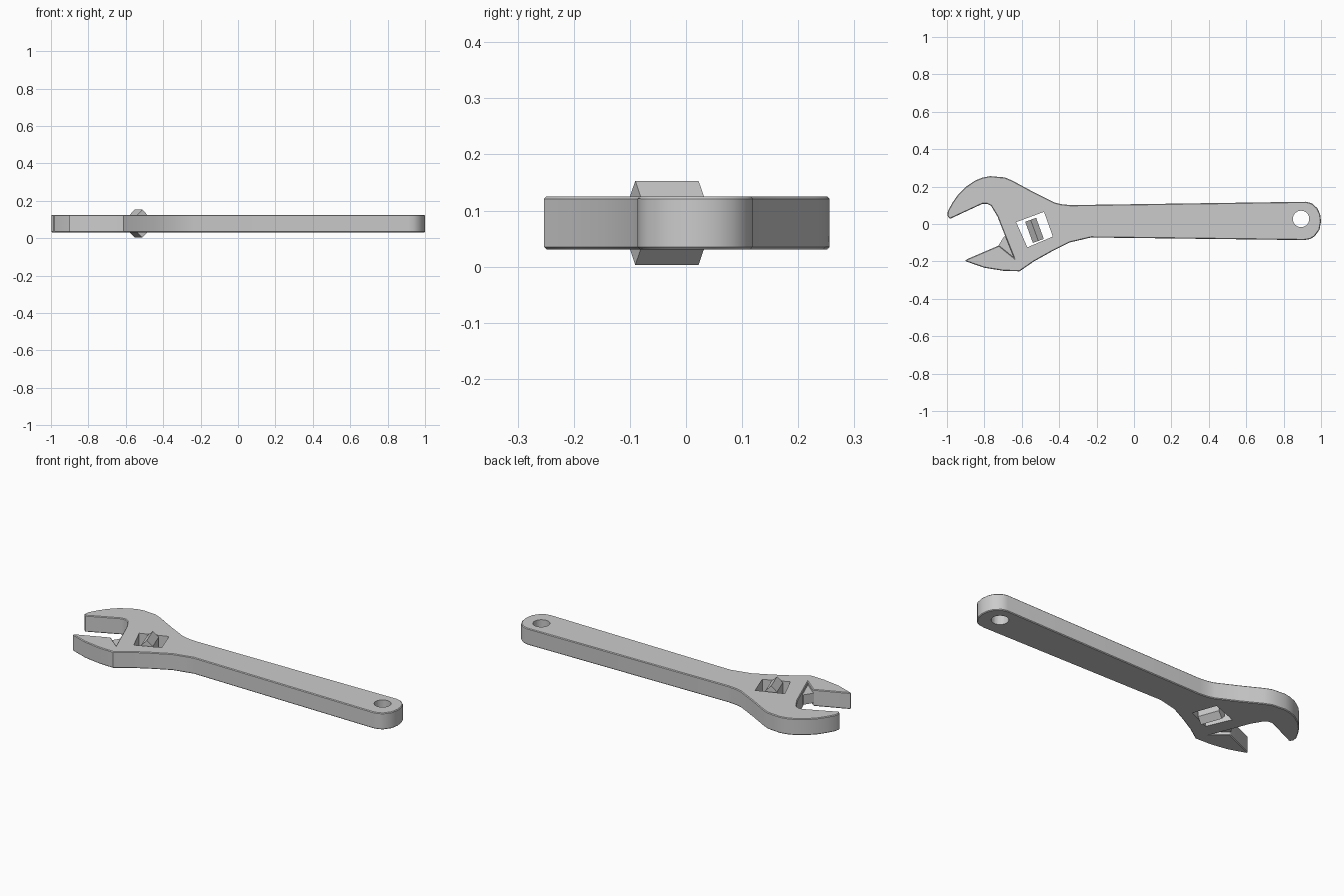
import bpy, bmesh, math
from mathutils import Matrix, Vector

if "Cube" in bpy.data.objects:
    bpy.data.objects.remove(bpy.data.objects["Cube"])


def prism(name, pts, z0, z1):
    """Extrude a flat outline between two heights."""
    bm = bmesh.new()
    face = bm.faces.new([bm.verts.new((x, y, z0)) for x, y in pts])
    ext = bmesh.ops.extrude_face_region(bm, geom=[face])
    verts = [v for v in ext["geom"] if isinstance(v, bmesh.types.BMVert)]
    bmesh.ops.translate(bm, verts=verts, vec=(0, 0, z1 - z0))
    bmesh.ops.recalc_face_normals(bm, faces=bm.faces)
    me = bpy.data.meshes.new(name)
    bm.to_mesh(me)
    bm.free()
    ob = bpy.data.objects.new(name, me)
    bpy.context.collection.objects.link(ob)
    return ob


def smooth(ob):
    bpy.ops.object.select_all(action='DESELECT')
    ob.select_set(True)
    bpy.context.view_layer.objects.active = ob
    bpy.ops.object.shade_smooth_by_angle(angle=math.radians(30))


Z0, Z1 = 0.031, 0.125

# Wrench body: fixed jaw, handle, rounded end, lower jaw, throat
outline = [
    (-0.985, 0.027), (-0.998, 0.045), (-0.995, 0.07), (-0.97, 0.115),
    (-0.94, 0.158), (-0.90, 0.198), (-0.85, 0.232), (-0.81, 0.248),
    (-0.77, 0.256), (-0.69, 0.249), (-0.65, 0.232), (-0.545, 0.175),
    (-0.425, 0.115), (-0.39, 0.106), (-0.34, 0.101),
    (0.92, 0.119), (0.95, 0.111), (0.98, 0.085), (0.995, 0.053),
    (1.0, 0.015), (0.992, -0.03), (0.965, -0.067), (0.94, -0.081),
    (0.91, -0.086), (-0.23, -0.072), (-0.345, -0.099), (-0.44, -0.147),
    (-0.535, -0.2), (-0.612, -0.253), (-0.70, -0.25), (-0.80, -0.234),
    (-0.85, -0.217), (-0.905, -0.197), (-0.89, -0.187), (-0.722, -0.115),
    (-0.643, -0.179), (-0.73, 0.04), (-0.765, 0.098), (-0.785, 0.108),
    (-0.81, 0.108)]
body = prism("wrench_body", outline, Z0, Z1)
bev = body.modifiers.new("edge_softening", 'BEVEL')
bev.width, bev.segments, bev.limit_method = 0.004, 1, 'ANGLE'
bev.angle_limit = math.radians(60)

# Openings: hanging hole and adjuster window
circle = [(0.893 + 0.044 * math.cos(i * math.tau / 32),
           0.027 + 0.044 * math.sin(i * math.tau / 32)) for i in range(32)]
window = [(-0.63, 0.01), (-0.481, 0.065), (-0.434, -0.067), (-0.57, -0.125)]
for name, pts in (("hole_cutter", circle), ("window_cutter", window)):
    cutter = prism(name, pts, -0.1, 0.3)
    cutter.hide_render = True
    cutter.hide_set(True)
    cutter.display_type = 'WIRE'
    mod = body.modifiers.new(name, 'BOOLEAN')
    mod.operation, mod.solver, mod.object = 'DIFFERENCE', 'EXACT', cutter
smooth(body)

# Thin tongue filling the slot between lower jaw and head
prism("jaw_tongue", [(-0.728, -0.12), (-0.694, -0.066), (-0.68, -0.07),
                     (-0.63, -0.18), (-0.645, -0.19)], 0.05, 0.106)

# Adjuster roller: tall six-sided bar lying along the tilted window
section = [(0, 0.075), (0.031, 0.044), (0.031, -0.044),
           (0, -0.075), (-0.031, -0.044), (-0.031, 0.044)]
roller = prism("adjuster_roller", section, -0.06, 0.06)
roller.data.transform(Matrix.Translation((-0.532, -0.034, 0.078))
                      @ Matrix.Rotation(math.radians(20), 4, 'Z')
                      @ Matrix.Rotation(math.radians(90), 4, 'X'))

# Remove cutters after applying the openings
bpy.context.view_layer.objects.active = body
for mod in list(body.modifiers):
    if mod.type in {'BEVEL', 'BOOLEAN'}:
        bpy.ops.object.modifier_apply(modifier=mod.name)
for name in ("hole_cutter", "window_cutter"):
    bpy.data.objects.remove(bpy.data.objects[name])
smooth(body)
